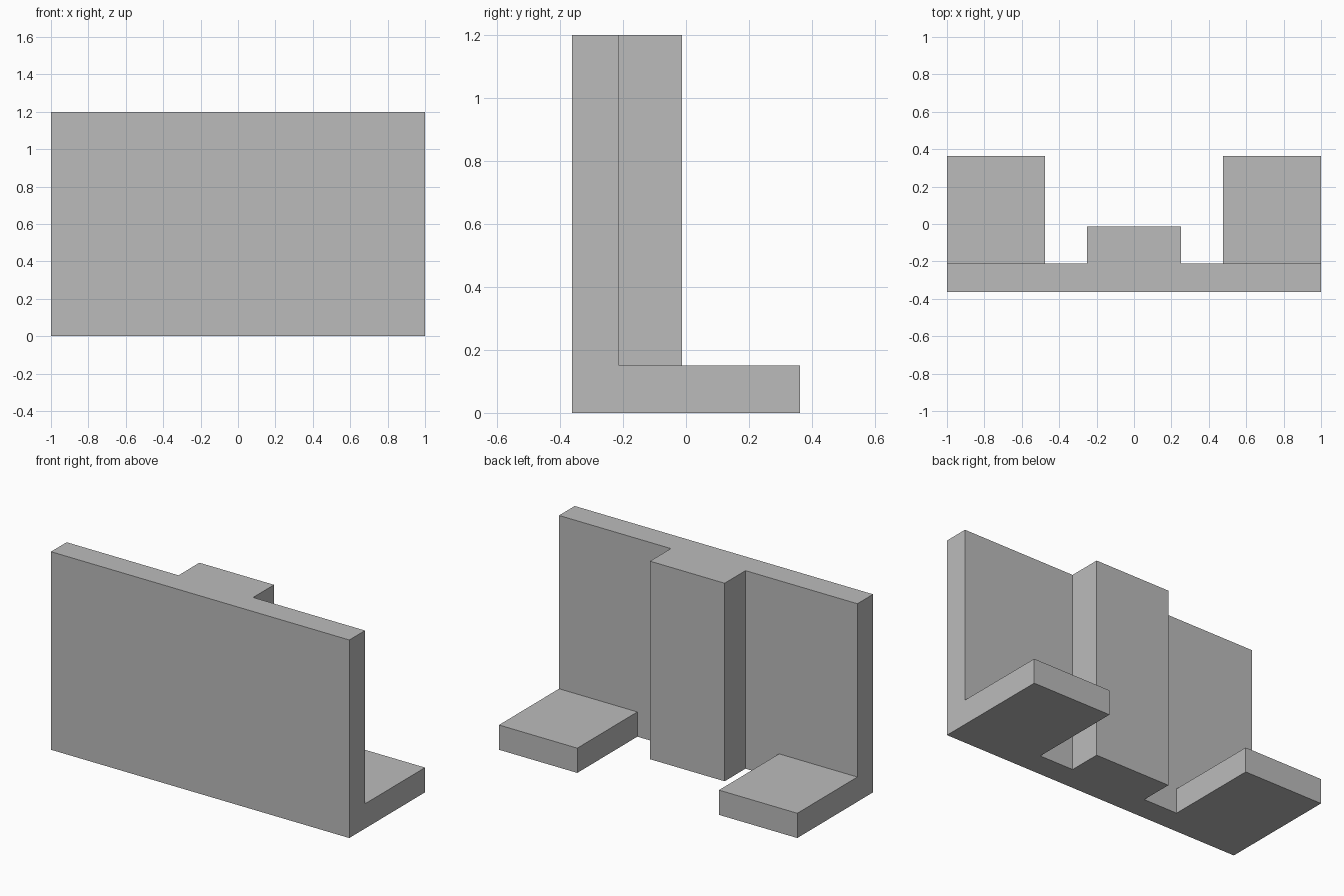
import bpy
import bmesh

cube = bpy.data.objects.get("Cube")
if cube:
    bpy.data.objects.remove(cube, do_unlink=True)

# Main dimensions
HALF_W, HALF_D = 1.0, 0.3625
FOOT_X, RIB_X = 0.475, 0.25
FRONT, BACK = -HALF_D, HALF_D
WALL_Y = FRONT + 0.15
RIB_Y = WALL_Y + 0.2
FOOT_H, WALL_H = 0.15, 1.2

grey = bpy.data.materials.new("plain_grey")
grey.use_nodes = True
colour = (0.5, 0.5, 0.5, 1)
grey.diffuse_color = colour
grey.node_tree.nodes["Principled BSDF"].inputs["Base Color"].default_value = colour

bm = bmesh.new()


def raise_faces(faces, height):
    """Extrude a region of faces straight up."""
    new = bmesh.ops.extrude_face_region(bm, geom=faces)["geom"]
    verts = [g for g in new if isinstance(g, bmesh.types.BMVert)]
    bmesh.ops.translate(bm, verts=verts, vec=(0, 0, height))
    return [g for g in new if isinstance(g, bmesh.types.BMFace)]


# Wall plan with a central rib, drawn from one half and mirrored
half = [(HALF_W, FRONT), (HALF_W, WALL_Y), (FOOT_X, WALL_Y),
        (RIB_X, WALL_Y), (RIB_X, RIB_Y)]
plan = half + [(-x, y) for x, y in reversed(half)]
ring = [bm.verts.new((x, y, 0)) for x, y in plan]
wall = bm.faces.new(ring)

# Foot plans share the wall's back edge
feet = []
for side, outer, inner in ((1, ring[1], ring[2]), (-1, ring[-2], ring[-3])):
    corners = [bm.verts.new((side * x, BACK, 0)) for x in (HALF_W, FOOT_X)]
    feet.append(bm.faces.new((outer, corners[0], corners[1], inner)))
bmesh.ops.recalc_face_normals(bm, faces=bm.faces[:])

# Raise everything to foot height, then the wall and rib to full height
tops = raise_faces([wall] + feet, FOOT_H)
wall_top = max(tops, key=lambda f: len(f.verts))
raise_faces([wall_top], WALL_H - FOOT_H)

# Merge flat neighbouring faces into clean planes
bmesh.ops.dissolve_limit(bm, angle_limit=0.01, verts=bm.verts[:], edges=bm.edges[:])
bmesh.ops.recalc_face_normals(bm, faces=bm.faces[:])

mesh = bpy.data.meshes.new("ribbed_wall_with_feet")
bm.to_mesh(mesh)
bm.free()
mesh.materials.append(grey)
bpy.context.collection.objects.link(bpy.data.objects.new("ribbed_wall_with_feet", mesh))
